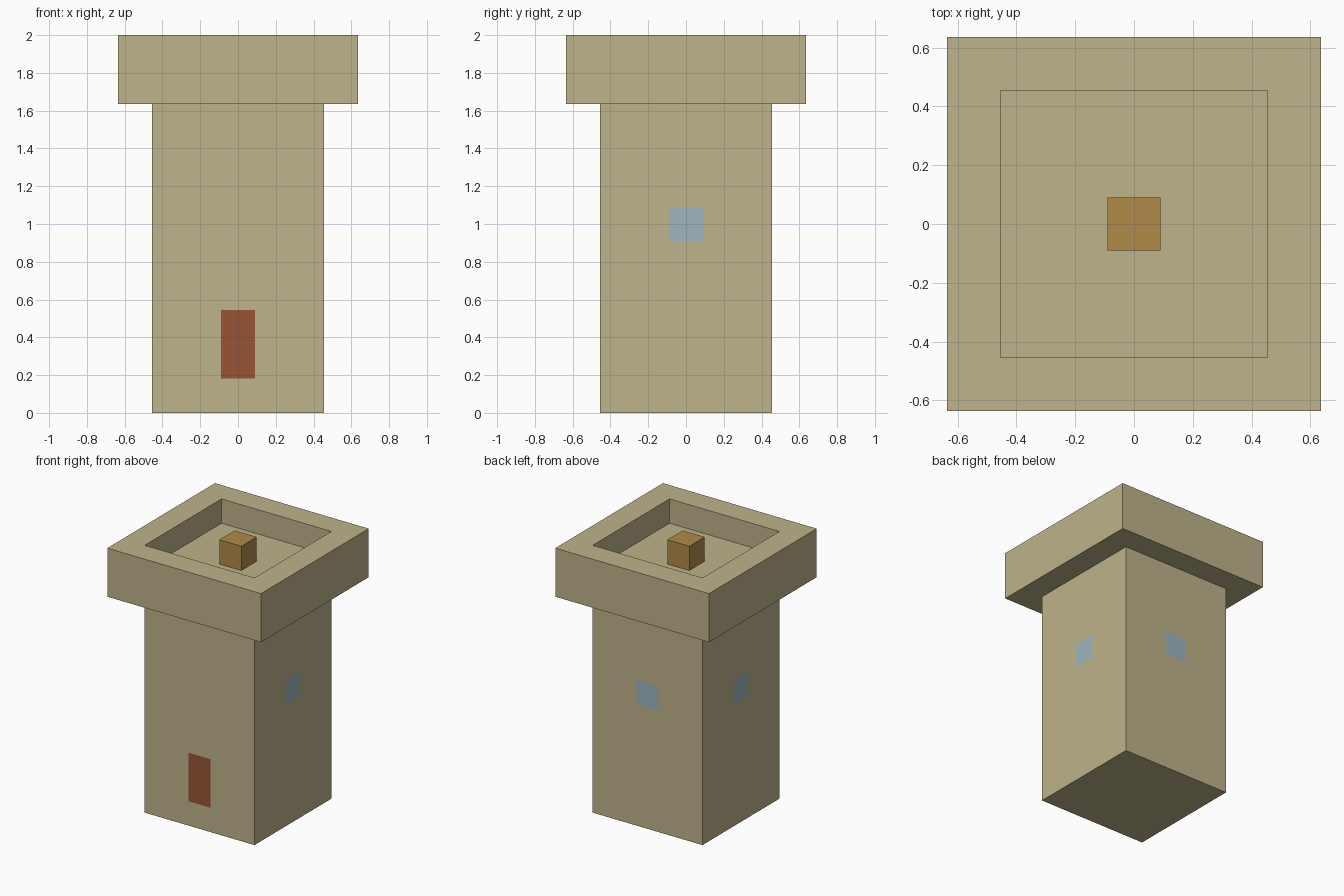
import bpy
import bmesh

cube = bpy.data.objects.get("Cube")
if cube:
    bpy.data.objects.remove(cube, do_unlink=True)

U = 2 / 11  # one building block


def material(name, rgb):
    linear = [((c / 255 + 0.055) / 1.055) ** 2.4 for c in rgb] + [1]
    mat = bpy.data.materials.new(name)
    mat.use_nodes = True
    mat.diffuse_color = linear
    shader = mat.node_tree.nodes["Principled BSDF"]
    shader.inputs["Base Color"].default_value = linear
    shader.inputs["Roughness"].default_value = 0.9
    return mat


sand = material("sandstone", (190, 179, 139))
glass = material("pale blue glass", (158, 181, 190))
red = material("red door wood", (151, 84, 53))
amber = material("amber lamp", (177, 138, 73))
brown = material("dark ladder wood", (128, 102, 66))


def block(width, z0, z1, y=0):
    """Square block, sizes counted in building blocks."""
    bm = bmesh.new()
    bmesh.ops.create_cube(bm, size=U)
    bmesh.ops.scale(bm, vec=(width, width, z1 - z0), verts=bm.verts)
    bmesh.ops.translate(bm, vec=(0, y * U, (z0 + z1) / 2 * U), verts=bm.verts)
    return bm


def cut(bm, axis, positions):
    """Score the block across one axis so that faces can be picked out."""
    for p in positions:
        co, no = [0, 0, 0], [0, 0, 0]
        co[axis], no[axis] = p * U, 1
        bmesh.ops.bisect_plane(bm, geom=bm.verts[:] + bm.edges[:] + bm.faces[:],
                               plane_co=co, plane_no=no)


def centre(face):
    return face.calc_center_median() / U


def extrude(bm, faces, height):
    out = bmesh.ops.extrude_face_region(bm, geom=faces)["geom"]
    verts = [g for g in out if isinstance(g, bmesh.types.BMVert)]
    bmesh.ops.translate(bm, vec=(0, 0, height * U), verts=verts)
    return [g for g in out if isinstance(g, bmesh.types.BMFace)]


def finish(name, bm, *materials):
    bm.normal_update()
    mesh = bpy.data.meshes.new(name)
    bm.to_mesh(mesh)
    bm.free()
    for mat in materials:
        mesh.materials.append(mat)
    obj = bpy.data.objects.new(name, mesh)
    bpy.context.collection.objects.link(obj)


# Tower shaft, open at the top, with a flush front door and three flush windows
bm = block(5, 0, 9)
for axis in (0, 1):
    cut(bm, axis, (-0.5, 0.5))
cut(bm, 2, (1, 3, 5, 6))
bm.normal_update()
for f in bm.faces:
    c = centre(f)
    if abs(f.normal.z) < 0.5 and abs(c.x * c.y) < 0.1:
        if f.normal.y < -0.5:
            f.material_index = 2 if 1 < c.z < 3 else 0
        elif 5 < c.z < 6:
            f.material_index = 1
bmesh.ops.delete(bm, geom=[f for f in bm.faces if f.normal.z > 0.5], context="FACES")
finish("tower_shaft", bm, sand, glass, red)

# Battlement: floor slab with a raised rim and a hatch
bm = block(7, 9, 10)
cut(bm, 0, (-2.5, -0.5, 0.5, 2.5))
cut(bm, 1, (-2.5, -0.5, 0.5, 1.5, 2.5))
bm.normal_update()
top = [f for f in bm.faces if f.normal.z > 0.5]
under = [f for f in bm.faces if f.normal.z < -0.5
         and max(abs(centre(f).x), abs(centre(f).y)) < 2.5]
rim = [f for f in top if max(abs(centre(f).x), abs(centre(f).y)) > 2.5]
hatch = [f for f in top if abs(centre(f).x) < 0.5 and 0.5 < centre(f).y < 1.5]
extrude(bm, rim, 1)
bottom = extrude(bm, hatch, -1)
bmesh.ops.delete(bm, geom=under + bottom, context="FACES")
bm.normal_update()
# The hatch wall below the lamp is a glass block
for f in bm.faces:
    c = centre(f)
    if f.normal.y > 0.5 and abs(c.x) < 0.5 and abs(c.y - 0.5) < 0.1 and c.z < 10:
        f.material_index = 1
finish("battlement", bm, sand, glass)

# Lamp on the roof and ladder column below the hatch
finish("roof_lamp", block(1, 10, 11), amber)
finish("ladder", block(1, 1, 9, y=1), brown)
